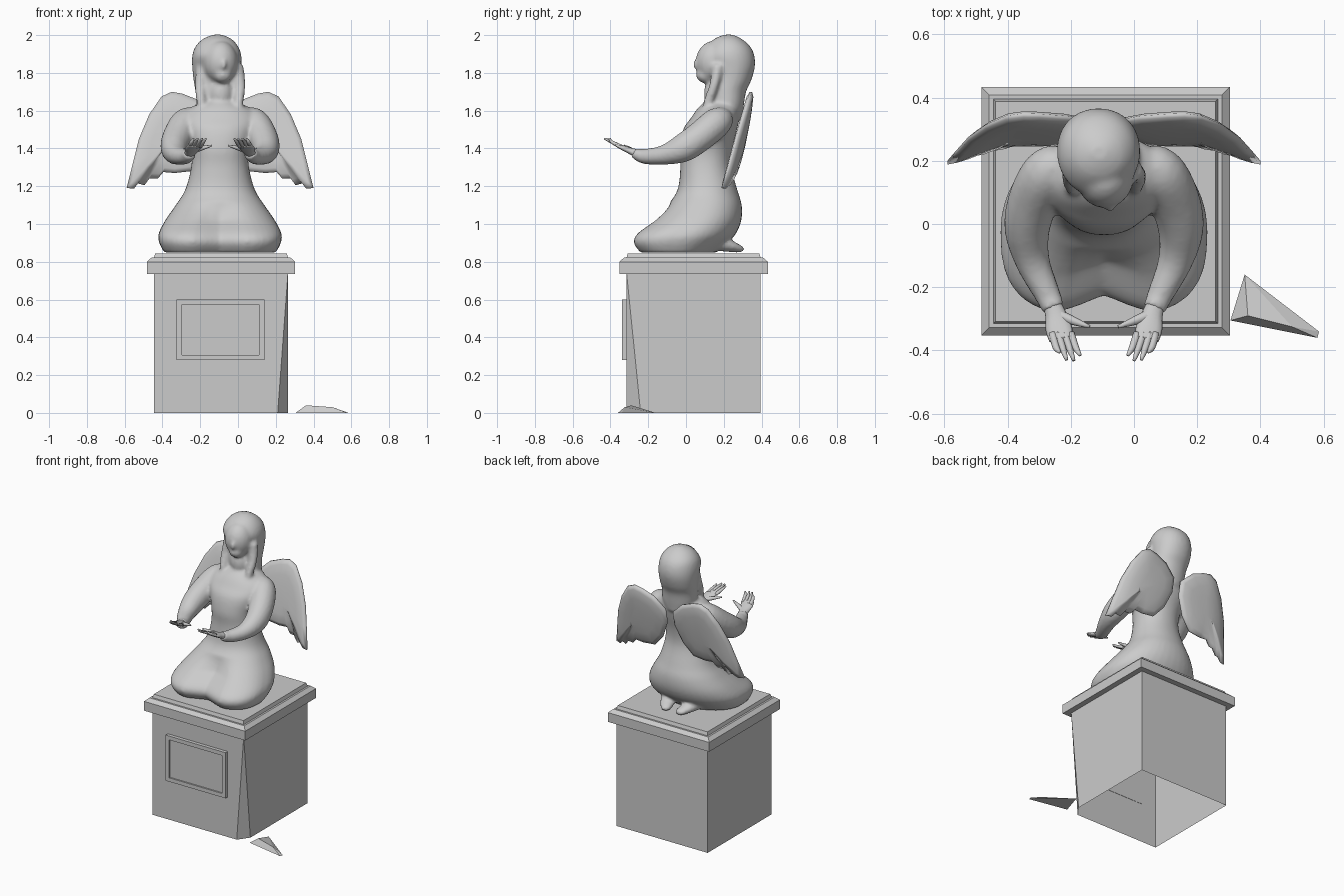
import bpy, bmesh, math
from mathutils import Vector

if "Cube" in bpy.data.objects:
    bpy.data.objects.remove(bpy.data.objects["Cube"])

CX = -0.095          # symmetry axis of the figure
PX, PY = -0.09, 0.04  # pedestal centre


def finish(bm, name, smooth=False):
    bmesh.ops.recalc_face_normals(bm, faces=bm.faces[:])
    me = bpy.data.meshes.new(name)
    bm.to_mesh(me)
    bm.free()
    ob = bpy.data.objects.new(name, me)
    bpy.context.collection.objects.link(ob)
    if smooth:
        for p in me.polygons:
            p.use_smooth = True
    return ob


def loft(bm, rings, caps=True):
    vs = [[bm.verts.new(p) for p in r] for r in rings]
    n = len(vs[0])
    for a, b in zip(vs, vs[1:]):
        for i in range(n):
            j = (i + 1) % n
            bm.faces.new((a[i], a[j], b[j], b[i]))
    if caps:
        bm.faces.new(vs[0])
        bm.faces.new(vs[-1])


def spline(keys, steps=4):
    """Smooth interpolation through tuples of any length."""
    k = [keys[0]] + list(keys) + [keys[-1]]
    out = []
    for i in range(1, len(k) - 2):
        for s in range(steps):
            t = s / steps
            out.append([0.5 * (2 * b + (c - a) * t + (2 * a - 5 * b + 4 * c - d) * t * t
                               + (3 * b - a - 3 * c + d) * t ** 3)
                        for a, b, c, d in zip(*k[i - 1:i + 3])])
    return out + [list(keys[-1])]


def tube(bm, s, keys, n=12, steps=4):
    """Tube on side s; keys are (distance from axis, y, z, side radius, up radius)."""
    pts = spline(keys, steps)
    P = [Vector((CX + s * p[0], p[1], p[2])) for p in pts]
    rings = []
    for i, p in enumerate(pts):
        t = (P[min(i + 1, len(P) - 1)] - P[max(i - 1, 0)]).normalized()
        side = t.cross(Vector((0, 0, 1))).normalized()
        up = side.cross(t)
        rings.append([P[i] + side * p[3] * math.cos(a) + up * p[4] * math.sin(a)
                      for a in (2 * math.pi * k / n for k in range(n))])
    loft(bm, rings)


def body_rings(keys, n=40, valley=False):
    """Horizontal sections; keys are (z, centre x, front y, back y, half width, squareness)."""
    rings = []
    for z, cx, yf, yb, rx, e in spline(keys):
        ring = []
        for k in range(n):
            a = 2 * math.pi * k / n
            c, s = math.cos(a), math.sin(a)
            ee = e if s < 0 else 2.1
            x = rx * math.copysign(abs(c) ** (2 / ee), c)
            y = (yf + yb) / 2 + (yb - yf) / 2 * math.copysign(abs(s) ** (2 / ee), s)
            if valley and s < 0 and z < 1.12:   # lap dips between the knees
                y += 0.07 * -s * math.exp(-(x / 0.1) ** 2) * min(1, (1.12 - z) / 0.1)
            ring.append((cx + x, y, z))
        rings.append(ring)
    return rings


def ball(bm, c, r):
    res = bmesh.ops.create_uvsphere(bm, u_segments=20, v_segments=14, radius=1)
    for v in res['verts']:
        v.co = Vector((v.co.x * r[0], v.co.y * r[1], v.co.z * r[2])) + Vector(c)


def square(h, z):
    return [(PX + h * a, PY + h * b, z) for a, b in ((-1, -1), (1, -1), (1, 1), (-1, 1))]


# Pedestal block: hollow below, with the front right corner broken off
bm = bmesh.new()
bl = [bm.verts.new(p) for p in ((-.444, -.314, 0), (.21, -.314, 0), (.264, -.24, 0),
                                (.264, .394, 0), (-.444, .394, 0))]
tp = [bm.verts.new(p) for p in square(0.354, 0.735)]
for f in ((bl[0], bl[1], tp[1], tp[0]), (bl[1], bl[2], tp[1]), (bl[2], bl[3], tp[2], tp[1]),
          (bl[3], bl[4], tp[3], tp[2]), (bl[4], bl[0], tp[0], tp[3])):
    bm.faces.new(f)
finish(bm, "pedestal_block")

# Moulded cap
bm = bmesh.new()
loft(bm, [square(h, z) for h, z in ((.393, .735), (.393, .80), (.368, .822), (.355, .822), (.348, .845))])
finish(bm, "pedestal_cap")

# Plaque with a shallow recessed panel
bm = bmesh.new()
loft(bm, [[(-.0925 + w * a, y, .44 + h * b) for a, b in ((-1, -1), (1, -1), (1, 1), (-1, 1))]
          for w, h, y in ((.2325, .16, -.312), (.2325, .16, -.338), (.205, .133, -.338), (.205, .133, -.328))])
finish(bm, "plaque")

# Broken stone chip on the ground
bm = bmesh.new()
for p in ((.305, -.305, 0), (.35, -.16, 0), (.585, -.34, 0), (.58, -.36, 0), (.36, -.29, .04), (.50, -.325, .03)):
    bm.verts.new(p)
bmesh.ops.convex_hull(bm, input=bm.verts[:])
finish(bm, "stone_chip")

# Figure: robe and torso
bm = bmesh.new()
loft(bm, body_rings([
    (.848, CX, -.26, .16, .295, 2.8), (.90, CX, -.295, .22, .322, 2.8), (.95, CX, -.275, .265, .325, 2.8),
    (1.02, CX, -.185, .293, .29, 2.6), (1.10, CX, -.10, .295, .235, 2.4), (1.18, CX, -.045, .272, .185, 2.2),
    (1.30, CX, -.03, .24, .153, 2.2), (1.40, CX, -.035, .245, .152, 2.2), (1.50, CX, -.015, .27, .185, 2.2),
    (1.56, CX, .025, .282, .20, 2.2), (1.61, CX, .06, .282, .165, 2.1), (1.65, CX, .10, .27, .08, 2)],
    valley=True))
# Hair falling behind the neck, and the skull
loft(bm, body_rings([
    (1.56, -.10, .14, .295, .085, 2), (1.62, -.10, .12, .305, .115, 2), (1.70, -.105, .115, .318, .12, 2),
    (1.76, -.11, .12, .345, .125, 2), (1.83, -.112, .11, .364, .13, 2), (1.89, -.112, .085, .362, .13, 2),
    (1.94, -.112, .11, .34, .113, 2), (1.98, -.11, .15, .295, .075, 2), (2.002, -.108, .20, .25, .025, 2)]))
# Face, brow, nose, chin and neck
ball(bm, (-.092, .15, 1.855), (.092, .10, .115))
ball(bm, (-.082, .105, 1.79), (.05, .052, .045))
ball(bm, (-.075, .058, 1.845), (.013, .022, .028))
ball(bm, (-.082, .068, 1.80), (.026, .012, .01))
ball(bm, (-.09, .17, 1.69), (.07, .075, .10))
for s in (-1, 1):
    # Side locks of hair
    tube(bm, s, [(.095, .17, 1.84, .03, .03), (.105, .15, 1.74, .03, .025), (.10, .12, 1.65, .025, .025),
                 (.095, .09, 1.58, .012, .012)], 10)
    # Sleeved arms
    tube(bm, s, [(.13, .20, 1.56, .06, .06), (.18, .16, 1.535, .08, .08), (.225, .07, 1.46, .08, .08),
                 (.243, -.02, 1.40, .072, .075), (.225, -.12, 1.365, .055, .052),
                 (.18, -.22, 1.358, .042, .04), (.158, -.27, 1.375, .036, .03)], 16)
    # Feet tucked behind
    tube(bm, s, [(.13, .08, .90, .05, .04), (.09, .20, .89, .05, .036), (.06, .27, .872, .04, .024),
                 (.05, .305, .865, .02, .012)])
figure = finish(bm, "kneeling_figure", True)
rm = figure.modifiers.new("blend", 'REMESH')
rm.mode = 'VOXEL'
rm.voxel_size = 0.011
rm.use_smooth_shade = True
sm = figure.modifiers.new("soften", 'SMOOTH')
sm.factor = 0.5
sm.iterations = 4

# Hands: palm, four fingers and thumb
for s, side in ((-1, "left"), (1, "right")):
    bm = bmesh.new()
    tube(bm, s, [(.165, -.25, 1.37, .028, .024), (.152, -.29, 1.385, .034, .018), (.143, -.33, 1.402, .042, .014),
                 (.135, -.365, 1.418, .038, .01)])
    for d0, d1, y in ((.105, .075, -.415), (.125, .095, -.432), (.145, .118, -.43), (.163, .14, -.405)):
        tube(bm, s, [(d0, -.345, 1.41, .012, .011), ((d0 + d1) / 2, -.39, 1.432, .011, .009),
                     (d1, y, 1.452, .005, .005)], 8, 3)
    tube(bm, s, [(.15, -.285, 1.385, .018, .014), (.10, -.305, 1.40, .014, .012), (.045, -.325, 1.415, .005, .005)], 8, 3)
    finish(bm, side + "_hand", True)

# Wings: lens-shaped shells on a leaning, outward curling surface
OUTLINE = [(.03, 1.58), (.11, 1.655), (.20, 1.69), (.255, 1.70), (.31, 1.675), (.375, 1.58), (.43, 1.45),
           (.465, 1.31), (.495, 1.19), (.455, 1.188), (.435, 1.215), (.40, 1.205), (.375, 1.24), (.33, 1.24),
           (.30, 1.275), (.24, 1.27), (.15, 1.28), (.08, 1.36), (.03, 1.48)]
for s, side in ((-1, "left"), (1, "right")):
    bm = bmesh.new()

    def wing_ring(k, off):
        ring = []
        for d, z in OUTLINE:
            d, z = .24 + (d - .24) * k, 1.47 + (z - 1.47) * k
            y = .342 - .2 * (1.69 - z) - .8 * max(0, d - .25) ** 2
            ring.append((CX + s * d, y + off, z))
        return ring
    loft(bm, [wing_ring(k, o) for k, o in ((.3, -.027), (.6, -.024), (.88, -.018), (1, -.006),
                                           (1, .006), (.88, .018), (.6, .024), (.3, .027))])
    finish(bm, side + "_wing", True)
